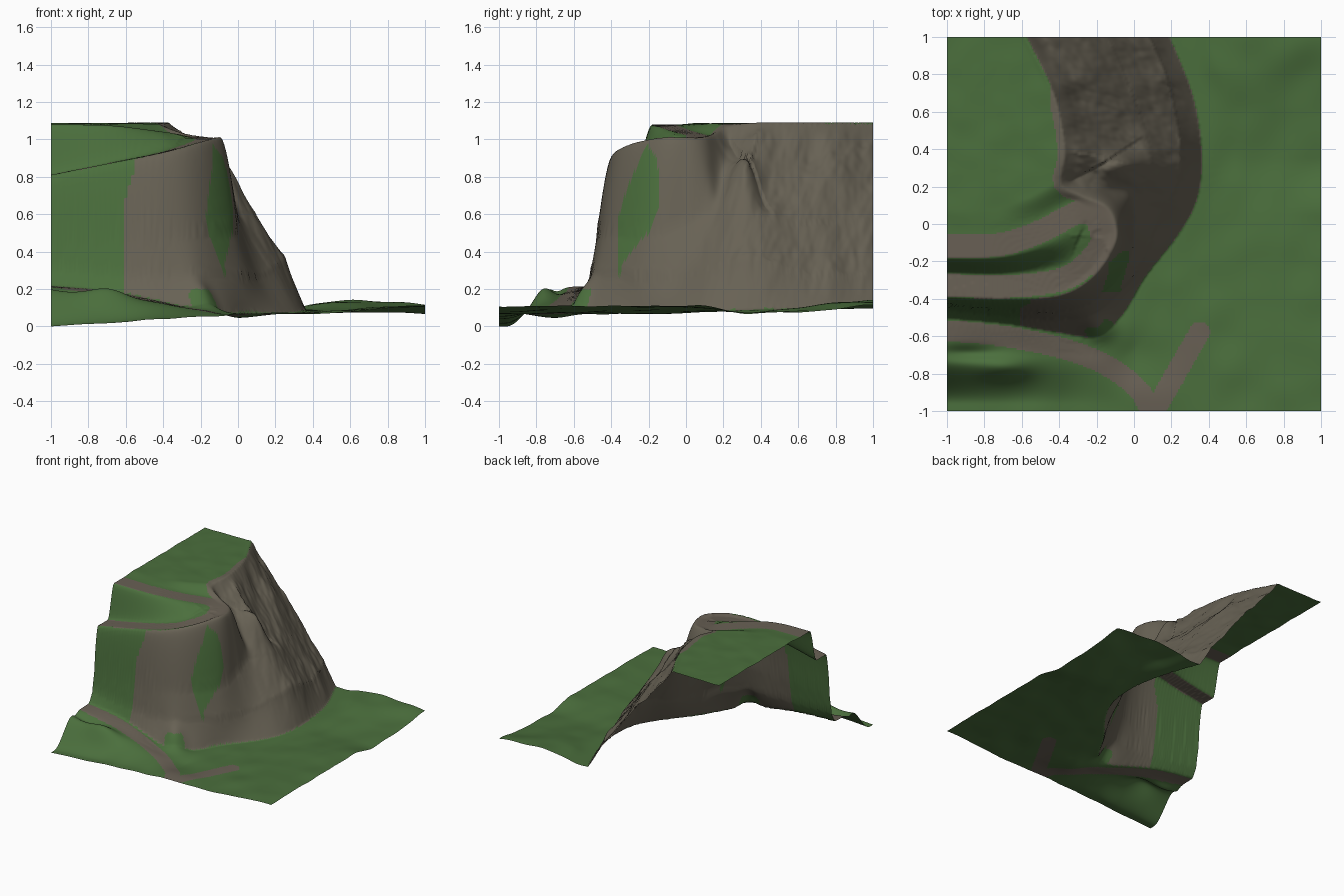
import bpy, bmesh, math
from mathutils import Vector, noise
from mathutils.kdtree import KDTree

if "Cube" in bpy.data.objects:
    bpy.data.objects.remove(bpy.data.objects["Cube"])


def lerp(a, b, t):
    return a + (b - a) * t


def smooth(t):
    t = max(0.0, min(1.0, t))
    return t * t * (3 - 2 * t)


def hill(x, y, cx, cy, rx, ry):
    return math.exp(-((x - cx) / rx) ** 2 - ((y - cy) / ry) ** 2)


class Line:
    """Smooth 3D guide line, searched in plan; the right-hand side is positive."""

    def __init__(self, *points, steps=24):
        p = [Vector(q) for q in points]
        p = [2 * p[0] - p[1]] + p + [2 * p[-1] - p[-2]]
        self.s = []
        for i in range(1, len(p) - 2):
            a, b, c, d = p[i - 1:i + 3]
            for k in range(steps):
                t = k / steps
                self.s.append(0.5 * (2 * b + (c - a) * t + (2 * a - 5 * b + 4 * c - d) * t * t
                                     + (3 * b - a - 3 * c + d) * t ** 3))
        self.s.append(p[-2])
        self.tree = KDTree(len(self.s))
        for i, q in enumerate(self.s):
            self.tree.insert((q.x, q.y, 0), i)
        self.tree.balance()

    def near(self, x, y):
        """Signed distance and height of the line's nearest point."""
        _, i, dist = self.tree.find((x, y, 0))
        q = self.s[i]
        t = self.s[min(i + 1, len(self.s) - 1)] - self.s[max(i - 1, 0)]
        cross = t.x * (y - q.y) - t.y * (x - q.x)
        return (dist if cross < 0 else -dist), q.z


# Cliff contours from rim to foot, running from the west edge round to the north edge
rim = Line((-1.05, -.39, .80), (-.7, -.40, .87), (-.4, -.38, .93), (-.22, -.28, .98),
           (-.11, -.12, 1.01), (-.10, -.01, 1.01), (-.15, .09, 1.01), (-.28, .15, 1.03),
           (-.39, .22, 1.07), (-.37, .4, 1.09), (-.43, .7, 1.09), (-.60, 1.05, 1.09))
upper = Line((-1.05, -.43, .5), (-.7, -.46, .5), (-.4, -.47, .5), (-.2, -.40, .5),
             (-.03, -.2, .5), (0, 0, .55), (0, .14, .62), (.09, .3, .58),
             (.06, .5, .56), (-.05, .8, .55), (-.16, 1.05, .55))
lower = Line((-1.05, -.45, .32), (-.7, -.49, .3), (-.4, -.51, .28), (-.2, -.47, .28),
             (.01, -.26, .28), (.12, -.02, .27), (.2, .15, .33), (.25, .3, .37),
             (.24, .5, .32), (.17, .8, .28), (.06, 1.05, .28))
foot = Line((-1.05, -.50, .22), (-.7, -.53, .19), (-.4, -.58, .13), (-.2, -.6, .08),
            (-.06, -.48, .07), (.06, -.28, .07), (.24, -.05, .07), (.34, .15, .08),
            (.36, .4, .09), (.31, .7, .09), (.17, 1.05, .10))
contours = [rim, upper, lower, foot]

# Hairpin road on the cliff top, and the tracks in the valley
low_road = Line((-1.05, -.325, .80), (-.7, -.335, .87), (-.4, -.30, .93),
                (-.25, -.21, .97), (-.17, -.09, 1.0), (-.19, .01, 1.01))
high_road = Line((-.17, -.06, 1.0), (-.20, .03, 1.01), (-.30, .06, 1.02), (-.5, -.04, 1.05),
                 (-.72, -.11, 1.075), (-1.05, -.12, 1.08))
valley_road = Line((-1.05, -.565, 0), (-.7, -.60, 0), (-.4, -.66, 0), (-.2, -.73, 0),
                   (-.05, -.82, 0), (.05, -.92, 0), (.10, -1.05, 0))
side_track = Line((.11, -1.0, 0), (.23, -.79, 0), (.35, -.58, 0))
ROAD = .062


def top_height(x, y):
    """Plateau, roads and the bank between them."""
    dl, zl = low_road.near(x, y)
    su, zu = high_road.near(x, y)
    dl, du = abs(dl), abs(su)
    if su > 0 or du < ROAD * .8 and dl > du:
        bumps = .006 * noise.noise((x * 7, y * 7, 1))
        return lerp(zu, 1.085 + bumps, smooth((su - ROAD) / .13))
    return lerp(zl, zu, smooth((dl - ROAD) / max(dl + du - 2 * ROAD, .02)))


def valley_height(x, y):
    """Low rolling ground."""
    w = max(0.0, min(1.0, -x))
    step = smooth((y + .96) / .25)
    z = lerp(.065 * (1 - w), .07 + .14 * w, step)
    z += .05 * hill(x, y, -.7, -.77, .13, .06) - .035 * hill(x, y, -.9, -.69, .15, .04)
    z += .07 * hill(x, y, .58, .98, .3, .4) + .035 * hill(x, y, 1, 1, .25, .2)
    z += .04 * smooth((x - .3) / .7) * smooth((.35 - y) / .3)
    z -= .02 * hill(x, y, 0, -.7, .15, .15)
    return z + .01 * noise.noise((x * 5, y * 5, 0)) * smooth((x + 1) * 2)


def height(x, y):
    near = [c.near(x, y) for c in contours]
    d0, z0 = near[0]
    if d0 <= 0:
        return lerp(z0, top_height(x, y), smooth(-d0 / .04))
    df, zf = near[3]
    if df >= 0:
        z = lerp(zf, valley_height(x, y), smooth(df / .18))
    else:
        band = 0
        while band < 2 and near[band + 1][0] > 0:
            band += 1
        (da, za), (db, zb) = near[band], near[band + 1]
        t = abs(da) / (abs(da) + abs(db) + 1e-6)
        if band == 0:
            t = t ** lerp(1.7, 1.0, smooth((y - .02) / .2))
        elif band == 2:
            t = t ** .85
        z = lerp(za, zb, t)
        # Craggy ribs, an outcrop and a gully on the east face
        rough = smooth((y - .05) / .25) * min(1, d0 / .08, -df / .12)
        rib = noise.fractal((x * 3, y * 5 + x * 2, 2.0), 1.0, 2.0, 4)
        z += .045 * rough * rib
        z += min(1, d0 / .06) * (.09 * hill(x, y, -.07, .32, .10, .06)
                                 - .06 * hill(x, y, -.10, .17, .09, .05))
    return z + .06 * hill(x, y, -.18, -.56, .08, .07)


def colour(x, y, z):
    """0 grass, 1 rock, 2 path."""
    if abs(valley_road.near(x, y)[0]) < .056 or abs(side_track.near(x, y)[0]) < .056:
        return 2
    d, _ = rim.near(x, y)
    if d <= 0:
        if abs(low_road.near(x, y)[0]) < ROAD or abs(high_road.near(x, y)[0]) < ROAD:
            return 2
        if x > -.22 and y < .2:
            return 2
        return 1 if x > -.45 and y > .02 and d > -.04 else 0
    if foot.near(x, y)[0] > 0:
        return 0
    if y < -.3 and x < -.61 + .06 * smooth((z - .6) / .3):
        return 0
    # Grassy streak on the headland, slanting down to a point
    if x > -.26 and .28 < z < .98:
        left = -.36 + .16 * max(0, (z - .58) / .4) ** 1.3
        right = -.35 + .20 * smooth((z - .28) / .34) - .05 * smooth((z - .86) / .12)
        if left < y < right:
            return 0
    # Tuft at the foot
    if z < .2 and hill(x, y, -.18, -.57, .08, .07) > .37:
        return 0
    return 1


def material(name, rgb):
    m = bpy.data.materials.new(name)
    m.diffuse_color = (*rgb, 1)
    m.use_nodes = True
    m.node_tree.nodes["Principled BSDF"].inputs["Base Color"].default_value = m.diffuse_color
    return m


# Terrain sheet
bm = bmesh.new()
bmesh.ops.create_grid(bm, x_segments=220, y_segments=220, size=1)
for v in bm.verts:
    v.co.z = max(0.0, height(v.co.x, v.co.y))
for f in bm.faces:
    c = f.calc_center_median()
    f.material_index = colour(c.x, c.y, c.z)
    f.smooth = True
mesh = bpy.data.meshes.new("cliff_terrain")
bm.to_mesh(mesh)
bm.free()
mesh.materials.append(material("grass_green", (.070, .158, .046)))
mesh.materials.append(material("cliff_rock", (.138, .122, .090)))
mesh.materials.append(material("dirt_path", (.140, .118, .090)))
terrain = bpy.data.objects.new("cliff_terrain", mesh)
bpy.context.collection.objects.link(terrain)
